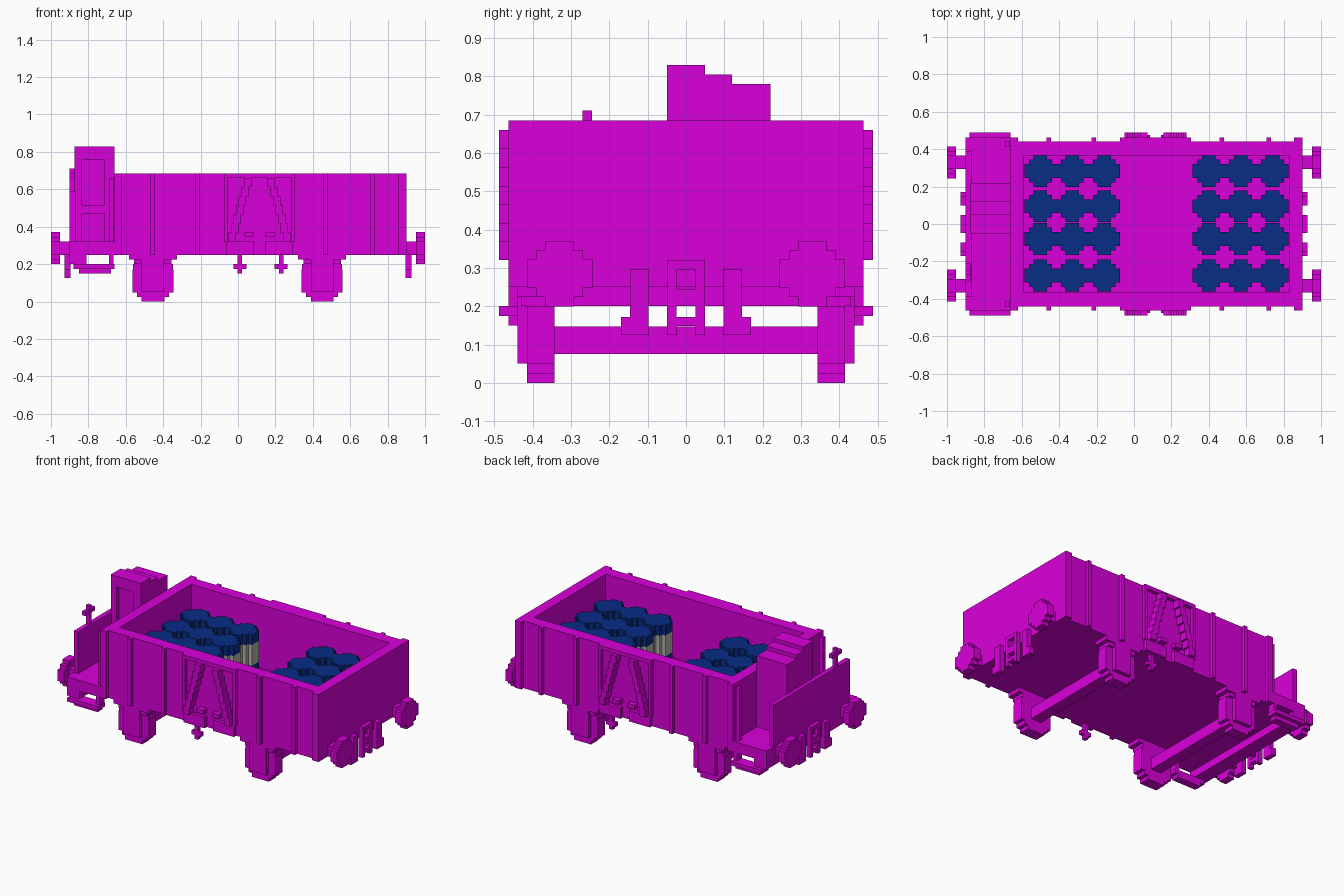
import bpy, bmesh
from mathutils import Matrix, Vector

if "Cube" in bpy.data.objects:
    bpy.data.objects.remove(bpy.data.objects["Cube"], do_unlink=True)


def material(name, rgb):
    m = bpy.data.materials.new(name)
    m.use_nodes = True
    m.diffuse_color = (*rgb, 1)
    m.node_tree.nodes["Principled BSDF"].inputs["Base Color"].default_value = (*rgb, 1)
    return m


MAGENTA = material("magenta", (0.70, 0.0, 0.70))
BLUE = material("dark blue", (0.002, 0.026, 0.24))
GREY = material("warm grey", (0.48, 0.46, 0.41))
V = 0.0244  # block unit


class Part:
    """Collects blocks into one object."""

    def __init__(self, name, mat=MAGENTA):
        self.name, self.mat, self.bm = name, mat, bmesh.new()

    def box(self, x0, x1, y0, y1, z0, z1):
        lo, hi = Vector((x0, y0, z0)), Vector((x1, y1, z1))
        mat = Matrix.Translation((lo + hi) / 2) @ Matrix.Diagonal((*(hi - lo), 1))
        bmesh.ops.create_cube(self.bm, size=1, matrix=mat)

    def both(self, x0, x1, y0, y1, z0, z1):
        self.box(x0, x1, y0, y1, z0, z1)
        self.box(x0, x1, -y1, -y0, z0, z1)

    def disc(self, axis, centre, n, a0, a1):
        """Stepped round block of n units, along an axis from a0 to a1."""
        pts = [(w * V / 2, h * V / 2) for w, h in ((n, n - 4), (n - 2, n - 2), (n - 4, n))]
        # right half boundary walked from bottom to top, then mirrored
        half = []
        for i, (w, h) in enumerate(reversed(pts)):
            half.append((w, -h))
            if i < 2:
                half.append((w, -pts[1 - i][1]))
        half += [(w, -h) for w, h in reversed(half)]
        loop = half + [(-w, h) for w, h in reversed(half)]
        place = {"x": lambda u, v, a: (a, centre[0] + u, centre[1] + v),
                 "y": lambda u, v, a: (centre[0] + u, a, centre[1] + v),
                 "z": lambda u, v, a: (centre[0] + u, centre[1] + v, a)}[axis]
        low = [self.bm.verts.new(place(u, v, a0)) for u, v in loop]
        high = [self.bm.verts.new(place(u, v, a1)) for u, v in loop]
        self.bm.faces.new(low)
        self.bm.faces.new(high)
        for i in range(len(loop)):
            j = (i + 1) % len(loop)
            self.bm.faces.new((low[i], low[j], high[j], high[i]))

    def done(self):
        bmesh.ops.recalc_face_normals(self.bm, faces=self.bm.faces)
        me = bpy.data.meshes.new(self.name)
        self.bm.to_mesh(me)
        self.bm.free()
        me.materials.append(self.mat)
        bpy.context.collection.objects.link(bpy.data.objects.new(self.name, me))


# Open hopper: floor, side walls, end walls
p = Part("hopper")
p.box(-.66, .90, -.44, .44, .25, .275)
p.both(-.66, .90, .365, .44, .275, .685)
p.box(-.66, -.59, -.365, .365, .275, .685)
p.box(.83, .90, -.365, .365, .275, .685)
p.done()

# Upright ribs on the long sides
p = Part("side_ribs")
for x in (-.455, -.215, .47, .72):
    p.both(x - V / 2, x + V / 2, .44, .463, .25, .685)
p.both(-.66, -.62, .44, .463, .25, .685)
p.both(.855, .90, .44, .463, .25, .685)
p.done()

# Stepped A-shaped braces in the middle of each side
p = Part("side_braces")
MID = .115
for s in (-1, 1):
    def slab(a, b, y1, z0, z1):
        p.both(min(MID + s * a, MID + s * b), max(MID + s * a, MID + s * b), .44, y1, z0, z1)
    slab(.03, .18, .463, .25, .32)
    slab(.17, .19, .463, .32, .685)
    slab(.03, .08, .475, .345, .37)
    steps = 7
    for i in range(steps):
        a = .145 - i * .0135
        slab(a - .02, a + .02, .488, .32 + i * .34 / steps, .32 + (i + 1) * .34 / steps)
p.both(MID - .17, MID + .17, .44, .463, .66, .685)
p.done()

# Brakeman platform, end beam and steps
p = Part("platform")
p.box(-.90, -.66, -.463, .463, .25, .32)
p.box(-.90, -.81, -.463, .463, .20, .25)
p.both(-.88, -.66, .415, .488, .175, .20)
p.both(-.85, -.68, .415, .463, .15, .175)
p.both(-.69, -.665, .415, .463, .20, .25)
p.done()

# Thin end railing wall and grab rails beside the hopper
p = Part("platform_railing")
p.box(-.90, -.87, -.39, .39, .32, .59)
p.both(-.69, -.665, .415, .44, .32, .66)
p.done()

# Cabinet with stepped roof and framed door
p = Part("cabinet")
p.box(-.875, -.66, -.025, .22, .32, .78)
p.box(-.875, -.66, -.05, .12, .78, .805)
p.box(-.875, -.66, -.05, .05, .805, .83)
p.box(-.875, -.835, -.05, -.025, .32, .78)
p.box(-.715, -.66, -.05, -.025, .32, .78)
p.box(-.835, -.715, -.05, -.025, .76, .78)
p.box(-.835, -.715, -.05, -.025, .47, .515)
p.done()

# Brake post with cross handle
p = Part("brake_post")
p.box(-.90, -.875, -.27, -.245, .32, .71)
p.box(-.90, -.875, -.31, -.21, .66, .685)
p.done()

# Buffers at both ends
p = Part("buffers")
for s in (-1, 1):
    for y in (-.33, .33):
        p.box(min(s * .90, s * .96), max(s * .90, s * .96), y - .036, y + .036, .25, .32)
        p.disc("x", (y, .285), 7, s * .953, s * 1.0)
p.done()

# Couplings and hoses at both ends
p = Part("couplings")
for s in (-1, 1):
    x0, x1 = sorted((s * .895, s * .927))
    p.both(x0, x1, .025, .049, .125, .32)
    for z0, z1 in ((.295, .32), (.20, .245), (.148, .172)):
        p.box(x0, x1, -.025, .025, z0, z1)
    p.both(x0, x1, .098, .146, .125, .297)
    p.both(x0, x1, .146, .17, .125, .172)
p.done()

# Wheels, axle boxes, springs and axles
p = Part("wheels")
for x in (-.455, .45):
    for s in (-1, 1):
        p.disc("y", (x, .11), 9, s * .343, s * .415)
    p.both(x - .107, x + .107, .343, .415, .05, .20)
    p.both(x - .06, x + .06, .415, .44, .05, .225)
    p.both(x - .10, x + .10, .343, .43, .20, .225)
    p.both(x - .128, x + .128, .343, .44, .225, .25)
    p.box(x - .036, x + .036, -.343, .343, .075, .147)
p.done()

# Small brake hangers, one under each side
p = Part("brake_hangers")
for x, y in ((.01, -.428), (.23, .428)):
    p.box(x - .012, x + .012, y - .012, y + .012, .15, .25)
    p.box(x - .035, x + .035, y - .012, y + .012, .175, .20)
p.done()

# Barrels in two groups: blue ends and grey middles
ends, middles = Part("barrel_ends", BLUE), Part("barrel_middles", GREY)
for group in (-.33, .57):
    for dx in (-.1705, 0, .1705):
        for y in (.283, .095, -.08, -.275):
            c = (group + dx, y)
            ends.disc("z", c, 7, .275, .34)
            middles.disc("z", c, 7, .34, .475)
            ends.disc("z", c, 7, .475, .54)
ends.done()
middles.done()
